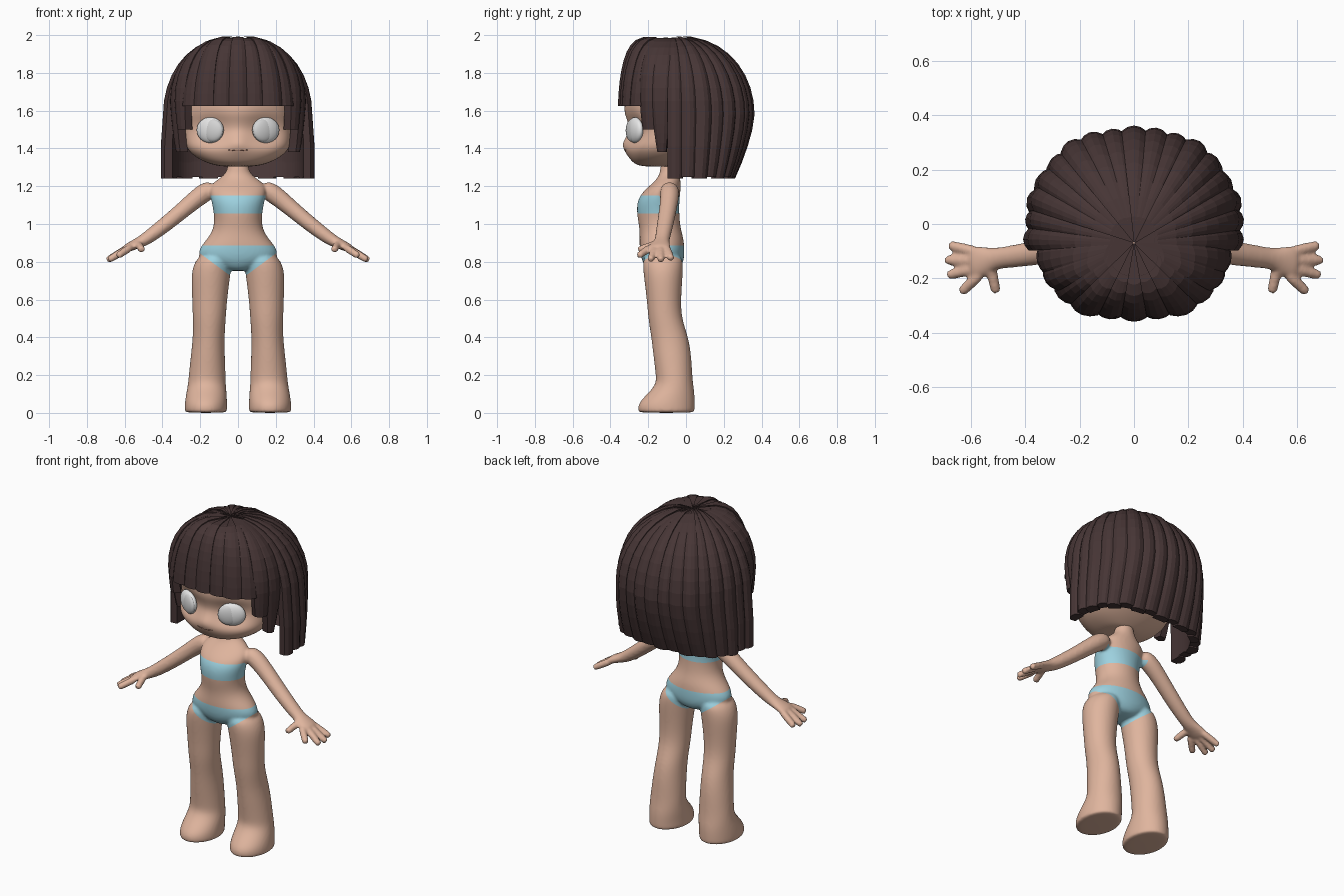
import bpy, bmesh
from math import sin, cos, acos, pi, radians, exp
from mathutils import Vector, Matrix

cube = bpy.data.objects.get("Cube")
if cube:
    bpy.data.objects.remove(cube, do_unlink=True)


def material(name, rgb):
    m = bpy.data.materials.new(name)
    m.use_nodes = True
    m.diffuse_color = (*rgb, 1)
    bsdf = next(n for n in m.node_tree.nodes if n.type == 'BSDF_PRINCIPLED')
    bsdf.inputs["Base Color"].default_value = (*rgb, 1)
    bsdf.inputs["Roughness"].default_value = 0.7
    return m


skin = material("skin", (0.74, 0.46, 0.34))
cloth = material("light blue cloth", (0.34, 0.64, 0.74))
brown = material("dark brown hair", (0.062, 0.036, 0.036))
white = material("eye white", (0.8, 0.8, 0.8))
grey = material("eye grey", (0.66, 0.66, 0.66))
lip = material("mouth line", (0.3, 0.15, 0.11))


def finish(bm, name, mats, smooth):
    bmesh.ops.recalc_face_normals(bm, faces=bm.faces)
    mesh = bpy.data.meshes.new(name)
    bm.to_mesh(mesh)
    bm.free()
    for m in mats:
        mesh.materials.append(m)
    for p in mesh.polygons:
        p.use_smooth = smooth
    obj = bpy.data.objects.new(name, mesh)
    bpy.context.collection.objects.link(obj)
    return obj


def loft(bm, rings):
    rows = [[bm.verts.new(p) for p in ring] for ring in rings]
    n = len(rows[0])
    for a, b in zip(rows, rows[1:]):
        for i in range(n):
            j = (i + 1) % n
            bm.faces.new((a[i], a[j], b[j], b[i]))
    bm.faces.new(rows[0])
    bm.faces.new(rows[-1])


def spow(v, e):
    return abs(v) ** e * (1 if v >= 0 else -1)


def section(z, xc, hx, yc, hy, n=16, power=2.0):
    # Horizontal superellipse ring, slightly enlarged against subdivision shrink
    e, k = 2 / power, 1.025
    return [Vector((xc + k * hx * spow(cos(2 * pi * i / n), e),
                    yc + k * hy * spow(sin(2 * pi * i / n), e), z)) for i in range(n)]


def tube(bm, path, sizes, side=1, n=10):
    # Oval tube along a path; sizes are (width, thickness)
    pts = [Vector((p[0] * side, p[1], p[2])) for p in path]
    rings = []
    for i, p in enumerate(pts):
        t = (pts[min(i + 1, len(pts) - 1)] - pts[max(i - 1, 0)]).normalized()
        u = t.cross(Vector((0, 0, 1))).normalized()
        v = t.cross(u)
        w, h = sizes[i]
        rings.append([p + u * w * cos(2 * pi * k / n) + v * h * sin(2 * pi * k / n)
                      for k in range(n)])
    loft(bm, rings)


# Body: torso and neck
bm = bmesh.new()
torso = [(.75, .06, -.12, .07), (.775, .13, -.12, .095), (.81, .2, -.123, .112),
         (.85, .212, -.126, .117), (.89, .19, -.128, .118), (.93, .155, -.13, .115),
         (.98, .127, -.138, .108), (1.05, .125, -.148, .112), (1.12, .14, -.148, .112),
         (1.17, .15, -.13, .1), (1.21, .145, -.105, .078), (1.245, .09, -.09, .058),
         (1.28, .055, -.085, .05), (1.34, .055, -.085, .05)]
loft(bm, [section(z, 0, hx, yc, hy) for z, hx, yc, hy in torso])

# Legs with feet, arms with palms, fingers and thumbs
leg = [(0, .17, .109, -.104, .147), (.01, .17, .112, -.104, .149), (.05, .17, .112, -.104, .15),
       (.1, .167, .107, -.08, .125), (.15, .165, .1, -.06, .098), (.2, .163, .097, -.063, .096),
       (.3, .16, .09, -.072, .1), (.4, .155, .083, -.085, .098), (.5, .152, .087, -.112, .088),
       (.6, .15, .092, -.117, .09), (.7, .146, .101, -.12, .1), (.78, .138, .103, -.122, .107),
       (.85, .11, .085, -.123, .1)]
arm = [(.12, -.09, 1.195), (.18, -.085, 1.167), (.25, -.09, 1.11), (.35, -.105, 1.025),
       (.45, -.12, .947), (.505, -.127, .91), (.545, -.135, .892), (.58, -.14, .876),
       (.605, -.14, .866)]
arm_size = [(.047, .045), (.056, .056), (.05, .048), (.048, .044), (.044, .04), (.04, .034),
            (.054, .028), (.066, .025), (.056, .02)]
fingers = [((.57, -.105, .88), (.682, -.078, .815)), ((.58, -.135, .877), (.695, -.133, .806)),
           ((.575, -.162, .877), (.687, -.189, .808)), ((.56, -.18, .882), (.639, -.253, .83)),
           ((.53, -.15, .897), (.508, -.254, .862))]
for s in (1, -1):
    loft(bm, [section(z, s * xc, hx, yc, hy) for z, xc, hx, yc, hy in leg])
    tube(bm, arm, arm_size, s)
    for a, b in fingers:
        a, b = Vector(a), Vector(b)
        tube(bm, [a, a.lerp(b, .5), a.lerp(b, .92), b],
             [(.024, .023), (.022, .022), (.021, .021), (.017, .016)], s, 8)
body = finish(bm, "body", [skin, cloth], True)

# Fuse the body into one smooth skin
body.modifiers.new("round", 'SUBSURF').levels = 2
fuse = body.modifiers.new("fuse", 'REMESH')
fuse.mode, fuse.voxel_size = 'VOXEL', 0.008
soft = body.modifiers.new("soften", 'SMOOTH')
soft.factor, soft.iterations = 0.5, 6
bpy.context.view_layer.update()
deps = bpy.context.evaluated_depsgraph_get()
fused = bpy.data.meshes.new_from_object(body.evaluated_get(deps))
body.modifiers.clear()
body.data = fused
fused.name = "body"
fused.materials.clear()
fused.materials.append(skin)
fused.materials.append(cloth)

# Cut the garment edges into the skin, then colour the faces between them
bm = bmesh.new()
bm.from_mesh(fused)


def cut(point, normal, keep):
    faces = [f for f in bm.faces if keep(f.calc_center_median())]
    geom = faces + list({e for f in faces for e in f.edges}) + list({v for f in faces for v in f.verts})
    bmesh.ops.bisect_plane(bm, geom=geom, plane_co=point, plane_no=normal, dist=1e-5)


TOP, BAND_LOW, BAND_HIGH, BAND_SIDE, SLOPE = .885, 1.055, 1.152, .145, .74
cut((0, 0, 0), (1, 0, 0), lambda c: .68 < c.z < .9)
cut((0, 0, TOP), (0, 0, 1), lambda c: abs(c.x) < .3)
cut((0, 0, BAND_LOW), (0, 0, 1), lambda c: abs(c.x) < .16)
cut((0, 0, BAND_HIGH), (0, 0, 1), lambda c: abs(c.x) < .17)
for s in (1, -1):
    cut((s * BAND_SIDE, 0, 0), (1, 0, 0), lambda c: BAND_LOW < c.z < BAND_HIGH and abs(c.x) < .2)
    cut((s * .08, 0, .755), (-s * SLOPE, 0, 1), lambda c: 0 <= s * c.x < .3 and .65 < c.z < .95)
for f in bm.faces:
    c = f.calc_center_median()
    band = abs(c.x) < BAND_SIDE and BAND_LOW < c.z < BAND_HIGH
    brief = abs(c.x) < .3 and .755 + SLOPE * (abs(c.x) - .08) < c.z < TOP
    f.material_index = int(band or brief)
    f.smooth = True
bm.to_mesh(fused)
bm.free()

# Head, with shallow eye sockets and a small nose pressed into the front
EYE_X, EYE_Z = .147, 1.497
bm = bmesh.new()
head = [(1.303, .08, -.14, .08), (1.315, .135, -.15, .115), (1.34, .2, -.14, .152),
        (1.38, .25, -.125, .193), (1.41, .267, -.113, .212), (1.435, .273, -.103, .216),
        (1.46, .276, -.095, .215), (1.5, .28, -.08, .22), (1.55, .282, -.07, .242),
        (1.6, .282, -.07, .26), (1.7, .27, -.065, .242), (1.8, .21, -.07, .185),
        (1.88, .11, -.08, .11), (1.9, .05, -.08, .05)]
rings = [section(z, 0, hx, yc, hy, 36, 2.2) for z, hx, yc, hy in head]
for p in (p for ring in rings for p in ring if p.y < -.12):
    socket = ((abs(p.x) - EYE_X) ** 2 + (p.z - EYE_Z) ** 2) / .009
    nose = (p.x ** 2 + (p.z - 1.436) ** 2) / .0014
    p.y += .045 * exp(-socket) - .022 * exp(-nose)
loft(bm, rings)
finish(bm, "head", [skin], True).modifiers.new("round", 'SUBSURF').levels = 2


def ellipsoid(name, loc, size, turn, mat):
    bm = bmesh.new()
    bmesh.ops.create_uvsphere(bm, u_segments=24, v_segments=16, radius=1)
    bm.transform(Matrix.Translation(loc) @ Matrix.Rotation(turn, 4, 'Z') @ Matrix.Diagonal((*size, 1)))
    finish(bm, name, [mat], True)


# Mouth and eyes
bm = bmesh.new()
tube(bm, [(-.05, -.317, 1.392), (-.02, -.322, 1.389), (.02, -.322, 1.389), (.05, -.317, 1.392)],
     [(.004, .002), (.004, .003), (.004, .003), (.004, .002)], 1, 6)
finish(bm, "mouth", [lip], True)
for s, side in ((1, "left"), (-1, "right")):
    turn = s * radians(26)
    centre = Vector((s * EYE_X, -.27, EYE_Z))
    ellipsoid(side + "_eye", centre, (.079, .03, .068), turn, white)
    front = centre + Vector((s * (sin(abs(turn)) * .012 - .016), -.012 * cos(turn) - .005, -.002))
    ellipsoid(side + "_iris", front, (.062, .022, .06), turn, grey)

# Hair: each lock runs from the crown over the dome and hangs down to its tip
CROWN_Y, EQUATOR, DOME = -.07, 1.58, .41
PROFILE = [(-1, -.6), (-.95, 0), (-.5, 0), (0, 0), (.5, 0), (.95, 0), (1, -.6)]


def lock(bm, angle, half, tip, rx, ry, power, bump, lift=0, taper=0, tuck=0):
    last = acos((tip - EQUATOR) / DOME) if tip > EQUATOR else pi / 2
    heights = [EQUATOR + DOME * cos(last * k / 9) for k in range(1, 10)]
    if tip < EQUATOR:
        heights += [EQUATOR + (tip - EQUATOR) * k / 4 for k in range(1, 5)]
    rings = []
    for i, z in enumerate([1.982] + heights):
        drop = max(0, EQUATOR - z) / .34
        c = max(0, min(1, (z - EQUATOR) / DOME))
        fall = min(1, (1.99 - z) / (1.99 - tip)) ** 2
        outer, inner = [], []
        for sx, dip in PROFILE:
            a = radians(angle + half * (1 - taper * fall) * sx)
            e = .85 + .5 * min(0, sin(a))
            f = (1 - c * c) ** (e / 2) if i else .01
            base = (abs(cos(a) / rx) ** power + abs(sin(a) / ry) ** power) ** (-1 / power)
            squeeze = 1 - .24 * drop ** 1.5 * max(0, sin(a))
            for store, depth in ((outer, bump * sx * sx - lift), (inner, .055)):
                r = (base - depth - tuck * fall) * f
                flare = 1 + .03 * min(1, 2 * drop)
                store.append(Vector((r * cos(a) * flare, CROWN_Y + r * sin(a) * squeeze, z + lift * c)))
        rings.append(outer + inner[::-1])
    loft(bm, rings)


bm = bmesh.new()
LONG = 17
for i in range(LONG):
    lock(bm, 2 + 176 * i / (LONG - 1), 6.3, 1.24 + .008 * (i % 2), .393, .425, 2.45, .02,
         .004 * (i % 3))
finish(bm, "back_hair", [brown], False)

bm = bmesh.new()
for i in range(7):
    lock(bm, -36 - 18 * i, 9.8, 1.625, .337, .285, 2.7, .016, .006 * (i % 2))
finish(bm, "fringe", [brown], False)

bm = bmesh.new()
for s in (1, -1):
    for angle, half, tip, thin, tuck in ((-24, 9, 1.5, .3, .04), (-11, 11, 1.38, .6, .065)):
        a = angle if s > 0 else 180 - angle
        lock(bm, a, half, tip, .39, .3, 2.2, .014, 0, thin, tuck)
finish(bm, "side_locks", [brown], False)
